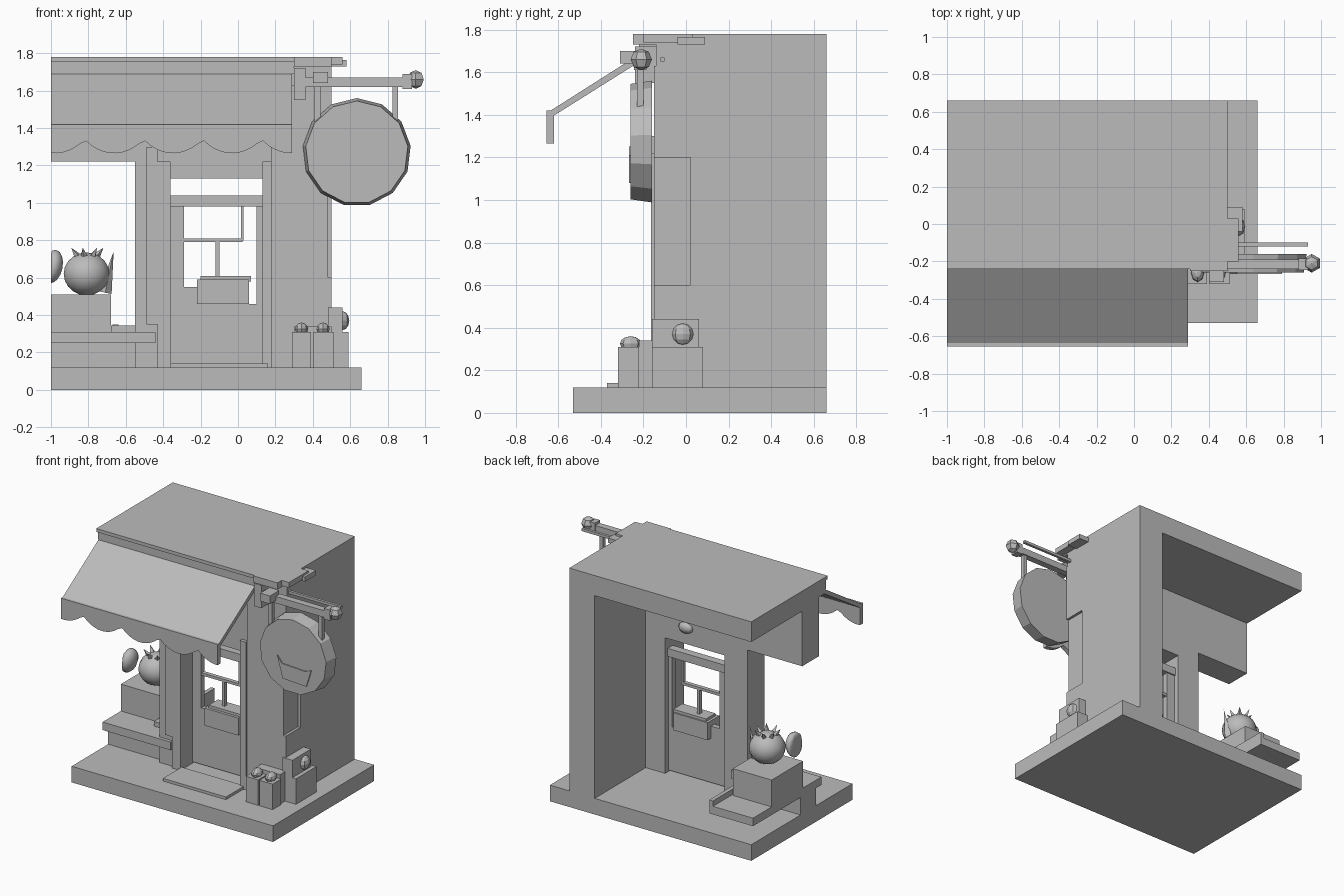
import bpy, bmesh, math
from mathutils import Vector, Matrix

if "Cube" in bpy.data.objects:
    bpy.data.objects.remove(bpy.data.objects["Cube"], do_unlink=True)

GREY = (0.5, 0.5, 0.5, 1)
clay = bpy.data.materials.new("plain_grey")
clay.use_nodes = True
clay.diffuse_color = GREY
clay.node_tree.nodes["Principled BSDF"].inputs["Base Color"].default_value = GREY


def finish(name, bm, smooth=False):
    bmesh.ops.recalc_face_normals(bm, faces=bm.faces)
    mesh = bpy.data.meshes.new(name)
    for f in bm.faces:
        f.smooth = smooth
    bm.to_mesh(mesh)
    bm.free()
    mesh.materials.append(clay)
    ob = bpy.data.objects.new(name, mesh)
    bpy.context.collection.objects.link(ob)
    return ob


def box(name, x, y, z):
    bm = bmesh.new()
    bmesh.ops.create_cube(bm, size=1)
    for v in bm.verts:
        v.co = Vector(r[0] + (c + 0.5) * (r[1] - r[0]) for c, r in zip(v.co, (x, y, z)))
    return finish(name, bm)


def prism(name, points, axis, start, end):
    """Extrude a flat outline along x (outline in y,z) or y (outline in x,z)."""
    bm = bmesh.new()
    place = (lambda p: (start, p[0], p[1])) if axis == "x" else (lambda p: (p[0], start, p[1]))
    face = bm.faces.new([bm.verts.new(place(p)) for p in points])
    moved = bmesh.ops.extrude_face_region(bm, geom=[face])["geom"]
    step = Vector((end - start, 0, 0) if axis == "x" else (0, end - start, 0))
    bmesh.ops.translate(bm, vec=step, verts=[v for v in moved if isinstance(v, bmesh.types.BMVert)])
    return finish(name, bm)


def ball(name, centre, size, segments=8, rings=6, smooth=True, tilt=0):
    bm = bmesh.new()
    bmesh.ops.create_uvsphere(bm, u_segments=segments, v_segments=rings, radius=1)
    bm.transform(Matrix.Translation(centre) @ Matrix.Rotation(tilt, 4, "Y") @ Matrix.Diagonal((*size, 1)))
    for v in bm.verts:
        v.co.x = max(v.co.x, -1)
    return finish(name, bm, smooth)


def spike(name, base, tip, radius):
    bm = bmesh.new()
    base, tip = Vector(base), Vector(tip)
    d = tip - base
    bmesh.ops.create_cone(bm, cap_ends=True, segments=4, radius1=radius, radius2=0, depth=d.length)
    bm.transform(Matrix.Translation((base + tip) / 2) @ d.to_track_quat("Z", "Y").to_matrix().to_4x4())
    return finish(name, bm)


# Building shell, open at the back and at one end
box("base_slab", (-1, 0.66), (-0.53, 0.66), (0, 0.12))
box("roof_slab", (-1, 0.5), (-0.14, 0.66), (1.63, 1.78))
box("side_wall", (0.29, 0.5), (0.02, 0.66), (0.12, 1.63))
box("corner_pillar", (0.18, 0.48), (-0.15, 0.06), (0.12, 1.63))
box("corner_foot", (0.44, 0.5), (-0.15, 0.02), (0.12, 0.6))
box("corner_head", (0.44, 0.5), (-0.15, 0.02), (1.2, 1.63))
box("front_header", (-1, 0.18), (-0.14, 0.06), (1.22, 1.63))
box("door_pillar", (-0.55, -0.42), (-0.14, 0.06), (0.12, 1.22))
ball("door_bell", (-0.04, 0.06, 1.25), (0.06, 0.03, 0.04))

# Door frame, door and the small counter behind it
box("frame_left", (-0.43, -0.36), (-0.165, 0.06), (0.12, 1.22))
box("frame_right", (0.13, 0.18), (-0.165, 0.06), (0.12, 1.22))
box("frame_top", (-0.42, 0.18), (-0.14, 0.06), (1.13, 1.22))
box("pillar_trim", (-0.49, -0.43), (-0.16, -0.13), (0.35, 1.3))
box("door_panel", (-0.36, 0.13), (-0.02, 0.02), (0.13, 0.46))
box("door_lower_rail", (-0.36, 0.05), (-0.02, 0.02), (0.46, 0.55))
box("door_left_stile", (-0.36, -0.29), (-0.02, 0.02), (0.55, 0.98))
box("door_right_stile", (0.1, 0.13), (-0.02, 0.02), (0.46, 1.0))
box("door_upper_rail", (-0.36, 0.13), (-0.03, 0.03), (0.98, 1.04))
box("door_glazing_bar", (-0.29, 0.025), (-0.015, 0.015), (0.79, 0.81))
box("door_lower_post", (-0.12, -0.1), (-0.015, 0.015), (0.6, 0.8))
box("door_upper_post", (0.015, 0.03), (-0.015, 0.015), (0.8, 0.98))
box("door_basket", (-0.22, 0.06), (-0.08, 0.06), (0.46, 0.59))
box("door_basket_lid", (-0.2, 0.07), (-0.06, 0.05), (0.58, 0.61))
box("door_mat", (-0.36, 0.16), (-0.37, -0.15), (0.12, 0.14))

# Awning with a scalloped valance
box("cornice", (-1, 0.3), (-0.22, -0.13), (1.69, 1.76))
box("cornice_cap", (-1, 0.31), (-0.24, -0.13), (1.755, 1.78))
prism("awning", [(-0.14, 1.7), (-0.21, 1.69), (-0.635, 1.42), (-0.63, 1.39), (-0.2, 1.66), (-0.14, 1.66)],
      "x", -1, 0.29)
edge = [(0.29, 1.42), (-1, 1.42)]
pitch = 0.315
for i in range(42):
    x = -1 + 1.29 * i / 41
    phase = ((x + 0.82) / pitch) % 1
    edge.append((x, 1.345 - 0.08 * math.sin(math.pi * phase) ** 0.7))
prism("awning_valance", edge, "y", -0.655, -0.62)

# Round hanging sign on its pole
bm = bmesh.new()
bmesh.ops.create_cone(bm, cap_ends=True, segments=13, radius1=0.29, radius2=0.275, depth=0.1)
bm.transform(Matrix.Translation((0.635, -0.21, 1.27)) @ Matrix.Rotation(math.pi / 2, 4, "X"))
finish("sign_disc", bm)
prism("sign_emblem", [(0.51, 1.25), (0.555, 1.09), (0.75, 1.08), (0.79, 1.21), (0.74, 1.19), (0.55, 1.2)],
      "y", -0.268, -0.259)
box("sign_pole", (0.3, 0.93), (-0.24, -0.19), (1.62, 1.67))
box("sign_back_rod", (0.48, 0.93), (-0.12, -0.1), (1.65, 1.67))
ball("pole_knob", (0.95, -0.21, 1.66), (0.05, 0.05, 0.05), 6, 4, False)
box("pole_collar", (0.88, 0.93), (-0.245, -0.185), (1.61, 1.69))
for side, x in (("left", 0.84), ("right", 0.425)):
    box("sign_hanger_" + side, (x - 0.015, x + 0.015), (-0.23, -0.2), (1.4, 1.63))
box("pole_bracket", (0.3, 0.36), (-0.24, -0.14), (1.55, 1.72))

# Broken trim around the roof corner
box("corner_trim_front", (0.3, 0.5), (-0.25, -0.14), (1.73, 1.78))
box("corner_trim_block", (0.4, 0.48), (-0.31, -0.2), (1.64, 1.7))
box("corner_trim_side", (0.5, 0.56), (-0.2, 0.03), (1.74, 1.78))
box("corner_trim_end", (0.5, 0.58), (-0.04, 0.09), (1.73, 1.765))

# Display counter with crate
box("counter_foot", (-1, -0.48), (-0.1, 0.08), (0.12, 0.25))
box("counter_top_front", (-1, -0.44), (-0.165, 0.1), (0.25, 0.31))
box("counter_top_back", (-1, -0.64), (0.1, 0.64), (0.25, 0.31))
box("counter_tray", (-0.68, -0.48), (-0.02, 0.1), (0.31, 0.345))
box("counter_rail", (-0.67, -0.64), (0.1, 0.64), (0.31, 0.35))
box("display_crate", (-1, -0.68), (0.05, 0.42), (0.31, 0.51))

# Leafy round fruit and its neighbour
ball("large_fruit", (-0.81, 0.2, 0.62), (0.125, 0.125, 0.115), 14, 10)
for i in range(7):
    a = 2 * math.pi * i / 7
    c, s = math.cos(a), math.sin(a)
    spike("fruit_leaf", (-0.81 + 0.05 * c, 0.2 + 0.05 * s, 0.71), (-0.81 + 0.09 * c, 0.2 + 0.09 * s, 0.76), 0.022)
spike("side_leaf", (-0.71, 0.2, 0.52), (-0.665, 0.2, 0.74), 0.035)
ball("tilted_fruit", (-0.99, 0.13, 0.66), (0.055, 0.08, 0.09), 10, 8, True, 0.2)

# Small crates with fruit outside the corner
for side, x0, x1 in (("right", 0.29, 0.39), ("left", 0.4, 0.51)):
    box("small_crate_" + side, (x0, x1), (-0.32, -0.22), (0.12, 0.31))
    ball("small_fruit_" + side, ((x0 + x1) / 2, -0.26, 0.325), (0.035, 0.05, 0.035), 8, 6, False)
box("crate_back_board", (0.3, 0.5), (-0.22, -0.15), (0.12, 0.34))
box("side_crate", (0.48, 0.59), (-0.16, 0.08), (0.12, 0.31))
box("side_crate_back", (0.48, 0.56), (-0.16, 0.06), (0.31, 0.44))
ball("side_fruit", (0.56, -0.015, 0.37), (0.035, 0.05, 0.05), 8, 6, False)
